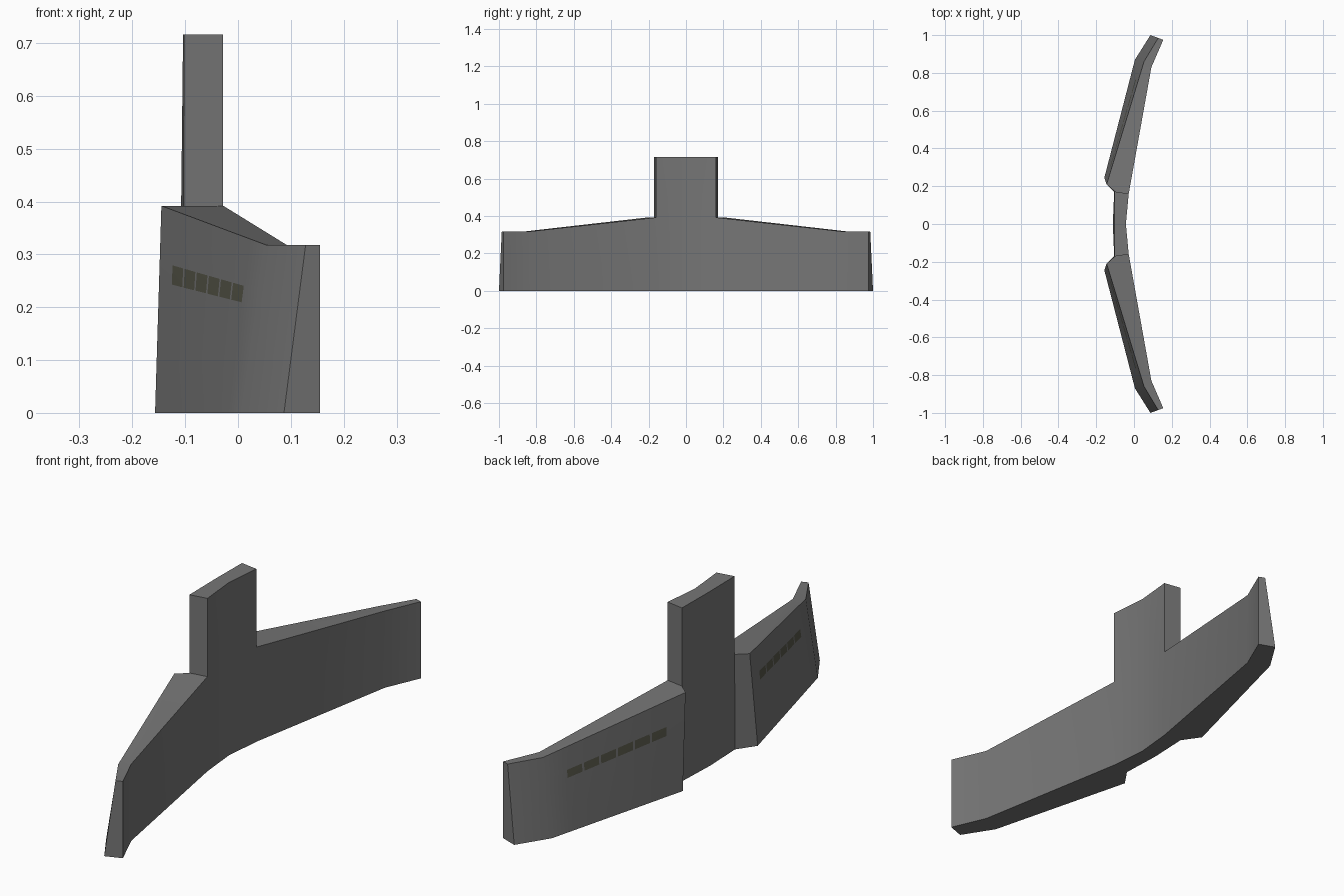
import bpy, bmesh
from mathutils import Vector

if "Cube" in bpy.data.objects:
    bpy.data.objects.remove(bpy.data.objects["Cube"], do_unlink=True)


def material(name, color):
    m = bpy.data.materials.new(name)
    m.use_nodes = True
    m.diffuse_color = (*color, 1)
    m.node_tree.nodes["Principled BSDF"].inputs["Base Color"].default_value = (*color, 1)
    return m


bm = bmesh.new()
SHOULDER, WING_END, COLUMN_TOP = 0.392, 0.318, 0.716


def post(*points):
    """Vertices of one upright edge, from the bottom up."""
    return [bm.verts.new(p) for p in points]


def face(*verts, mat=0):
    bm.faces.new(verts).material_index = mat


# Upright edges of the +y half: inner (concave) and outer (convex) sides
centre_in = post((-0.043, 0, 0), (-0.043, 0, COLUMN_TOP))
centre_out = post((-0.112, 0, 0), (-0.104, 0, COLUMN_TOP))
col_in = post(*[(-0.028, 0.16, z) for z in (0, SHOULDER, COLUMN_TOP)])
col_out = post((-0.105, 0.17, 0), (-0.102, 0.172, SHOULDER), (-0.102, 0.172, COLUMN_TOP))
bend_in = post((0.092, 0.83, 0), (0.092, 0.83, WING_END))
tip_in = post((0.155, 0.975, 0), (0.155, 0.975, WING_END))
tip_out = post((0.087, 1, 0), (0.128, 0.985, WING_END))

# Outer wing panel as a grid with one row of window cells
root_low, root_high = Vector((-0.157, 0.245, 0)), Vector((-0.145, 0.21, SHOULDER))
bend_low, bend_high = Vector((0.005, 0.87, 0)), Vector((0.053, 0.86, WING_END))
WINDOWS, START, END, FILL = 6, 0.13, 0.86, 0.88
pitch = (END - START) / WINDOWS
along = [0]
for k in range(WINDOWS):
    along += [START + k * pitch, START + (k + FILL) * pitch]
along.append(1)
up = (0, 0.635, 0.73, 1)
grid = [[bm.verts.new(root_low.lerp(bend_low, u).lerp(root_high.lerp(bend_high, u), f))
         for f in up] for u in along]
for i in range(len(along) - 1):
    for j in range(len(up) - 1):
        face(grid[i][j], grid[i + 1][j], grid[i + 1][j + 1], grid[i][j + 1],
             mat=1 if j == 1 and i % 2 else 0)

# Outer end panel, and the step between wing and column
face(*grid[-1], tip_out[1], tip_out[0])
face(*grid[0], col_out[1], col_out[0])

# Wing underside and top
low = [g[0] for g in reversed(grid)]
high = [g[-1] for g in reversed(grid)]
face(col_in[0], bend_in[0], *low, col_out[0])
face(bend_in[0], tip_in[0], tip_out[0], low[0])
face(col_in[1], bend_in[1], *high)
face(col_in[1], high[-1], col_out[1])
face(bend_in[1], tip_in[1], tip_out[1], high[0])

# Inner wing panels and wing tip
face(col_in[0], bend_in[0], bend_in[1], col_in[1])
face(bend_in[0], tip_in[0], tip_in[1], bend_in[1])
face(tip_in[0], tip_out[0], tip_out[1], tip_in[1])

# Central column
face(centre_in[0], *col_in, centre_in[1])
face(centre_out[0], *col_out, centre_out[1])
face(col_in[1], col_out[1], col_out[2], col_in[2])
face(centre_in[1], col_in[2], col_out[2], centre_out[1])
face(centre_in[0], col_in[0], col_out[0], centre_out[0])

# Mirror to the -y half
bmesh.ops.mirror(bm, geom=bm.verts[:] + bm.edges[:] + bm.faces[:], axis='Y', merge_dist=0.0005)
bmesh.ops.recalc_face_normals(bm, faces=bm.faces[:])

mesh = bpy.data.meshes.new("curved_wing_tower")
bm.to_mesh(mesh)
bm.free()
mesh.materials.append(material("hull grey", (0.18, 0.18, 0.18)))
mesh.materials.append(material("window olive", (0.095, 0.095, 0.067)))
tower = bpy.data.objects.new("curved_wing_tower", mesh)
bpy.context.collection.objects.link(tower)
bpy.ops.object.select_all(action='DESELECT')
tower.select_set(True)
bpy.context.view_layer.objects.active = tower
bpy.ops.object.shade_smooth_by_angle(angle=0.52)
